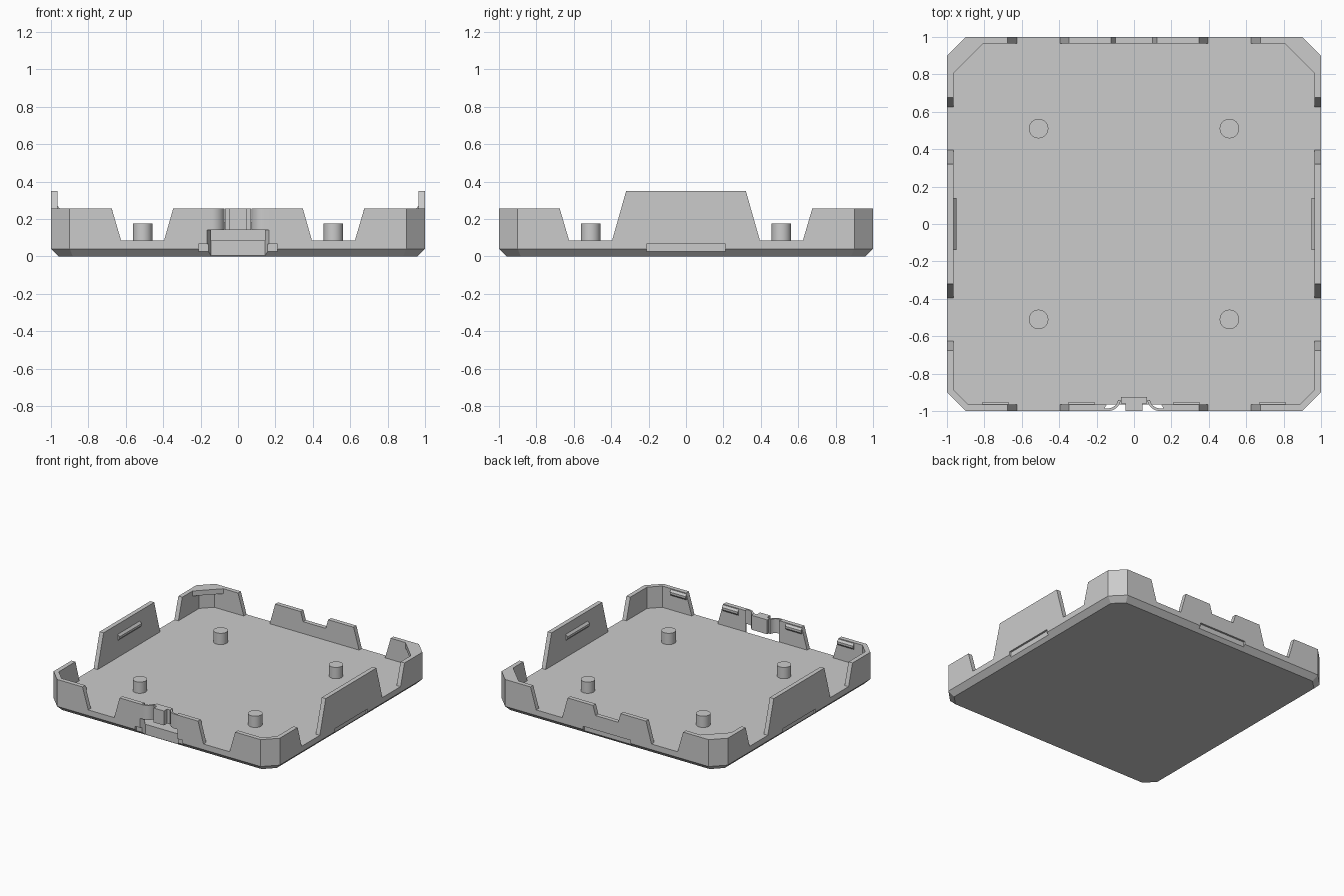
import bpy, bmesh
from math import cos, sin, radians, pi

cube = bpy.data.objects.get("Cube")
if cube:
    bpy.data.objects.remove(cube, do_unlink=True)

grey = bpy.data.materials.new("light_grey")
grey.use_nodes = True
grey.diffuse_color = (0.6, 0.6, 0.6, 1)
grey.node_tree.nodes["Principled BSDF"].inputs["Base Color"].default_value = (0.6, 0.6, 0.6, 1)

FLOOR, RIM, TAB = 0.085, 0.255, 0.35
INNER = 0.965


def finish(name, bm):
    bmesh.ops.recalc_face_normals(bm, faces=bm.faces)
    mesh = bpy.data.meshes.new(name)
    bm.to_mesh(mesh)
    bm.free()
    ob = bpy.data.objects.new(name, mesh)
    bpy.context.collection.objects.link(ob)
    mesh.materials.append(grey)
    return ob


def prism(name, pts, lo, hi, axis="z", turn=0):
    """Extrude a 2D outline along an axis, then turn it about z by quarter turns."""
    place = {"z": lambda a, b, t: (a, b, t),
             "y": lambda a, b, t: (a, t, b),
             "x": lambda a, b, t: (t, a, b)}[axis]
    bm = bmesh.new()
    rings = []
    for t in (lo, hi):
        ring = []
        for a, b in pts:
            x, y, z = place(a, b, t)
            for _ in range(turn):
                x, y = -y, x
            ring.append(bm.verts.new((x, y, z)))
        rings.append(ring)
    bm.faces.new(rings[0])
    bm.faces.new(rings[1])
    for i in range(len(pts)):
        j = (i + 1) % len(pts)
        bm.faces.new((rings[0][i], rings[0][j], rings[1][j], rings[1][i]))
    return finish(name, bm)


def box(name, x0, x1, y0, y1, z0, z1, turn=0):
    return prism(name, [(x0, y0), (x1, y0), (x1, y1), (x0, y1)], z0, z1, "z", turn)


def smooth(ob):
    bpy.ops.object.select_all(action="DESELECT")
    ob.select_set(True)
    bpy.context.view_layer.objects.active = ob
    bpy.ops.object.shade_smooth_by_angle(angle=radians(35))


def octagon(h, c, z):
    k = h - c
    return [(x, y, z) for x, y in ((k, -h), (h, -k), (h, k), (k, h),
                                   (-k, h), (-h, k), (-h, -k), (-k, -h))]


# Tray: one closed cup with a bevelled lower edge and full-height walls
bm = bmesh.new()
loops = [[bm.verts.new(p) for p in octagon(*spec)] for spec in (
    (0.96, 0.077, 0), (1, 0.1, 0.04), (1, 0.1, TAB),
    (INNER, 0.08, TAB), (INNER, 0.08, FLOOR))]
bm.faces.new(loops[0])
bm.faces.new(loops[-1])
for low, high in zip(loops, loops[1:]):
    for i in range(8):
        j = (i + 1) % 8
        bm.faces.new((low[i], low[j], high[j], high[i]))
tray = finish("tray", bm)

# Cutters: low rim front and back, wall notches, pry slots, back dip, latch gap
cutters = [box("trim_cutter", -1.1, 1.1, 0.5, 1.1, RIM, 0.5, t) for t in (0, 2)]
notch = [(0.395, FLOOR), (0.625, FLOOR), (0.706, 0.36), (0.317, 0.36)]
for turn in range(4):
    for side in (1, -1):
        outline = [(side * a, b) for a, b in notch]
        cutters.append(prism("notch_cutter", outline, 0.93, 1.1, "y", turn))
    cutters.append(box("slot_cutter", -0.21, 0.21, 0.985, 1.1, -0.02, 0.065, turn))
# The front and back tops are trimmed between the notches by the same rim cutter
dip = [(-0.1, 0.18), (0.1, 0.18), (0.135, 0.3), (-0.135, 0.3)]
cutters.append(prism("dip_cutter", dip, 0.93, 1.1, "y"))
gap = [(-0.178, -1.02), (0.178, -1.02), (0.145, -0.964), (-0.145, -0.964)]
cutters.append(prism("latch_gap_cutter", gap, -0.05, 0.5))

bpy.context.view_layer.objects.active = tray
for cutter in cutters:
    mod = tray.modifiers.new("cut", "BOOLEAN")
    mod.operation = "DIFFERENCE"
    mod.solver = "EXACT"
    mod.object = cutter
    bpy.ops.object.modifier_apply(modifier=mod.name)
    bpy.data.objects.remove(cutter, do_unlink=True)

# Support pegs
for x in (-0.51, 0.51):
    for y in (-0.51, 0.51):
        circle = [(x + 0.052 * cos(i * pi / 16), y + 0.052 * sin(i * pi / 16))
                  for i in range(32)]
        smooth(prism("support_peg", circle, FLOOR, 0.175))

# Snap ridges inside the tall side tabs
for side, label in ((1, "left"), (-1, "right")):
    tri = [(INNER, 0.22), (0.95, 0.237), (0.95, 0.253), (INNER, 0.27)]
    prism(label + "_snap_ridge", [(side * a, b) for a, b in tri], -0.14, 0.14, "y")

# Snap ridges inside the front wall
for lo, hi in ((-0.81, -0.67), (-0.35, -0.21), (0.21, 0.35), (0.67, 0.81)):
    tri = [(-INNER, 0.2), (-0.952, 0.215), (-0.952, 0.232), (-INNER, 0.248)]
    prism("front_snap_ridge", tri, lo, hi, "x")

# Corner hooks at the back
for side, label in ((1, "left"), (-1, "right")):
    hook = [(0.805, INNER), (0.885, INNER), (INNER, 0.885), (INNER, 0.805)]
    prism(label + "_corner_hook", [(side * a, b) for a, b in hook], 0.215, RIM)

# Latch: two thin curved arms carrying a T-shaped button
for side, label in ((1, "left"), (-1, "right")):
    angles = [radians(a) for a in range(-90, -5, 10)]
    outer = [(-0.14 + 0.07 * cos(a), -0.93 + 0.07 * sin(a)) for a in angles]
    inner = [(-0.14 + 0.056 * cos(a), -0.93 + 0.056 * sin(a)) for a in angles]
    outline = [(-0.178, -1.0)] + outer + inner[::-1] + [(-0.16, -0.986), (-0.155, -INNER), (-0.17, -INNER)]
    smooth(prism(label + "_latch_arm", [(-side * a, b) for a, b in outline], 0.14, RIM))
tee = [(-0.045, -1), (0.045, -1), (0.045, -0.96), (0.07, -0.96),
       (0.07, -0.925), (-0.07, -0.925), (-0.07, -0.96), (-0.045, -0.96)]
prism("latch_button", tee, 0.14, RIM)
